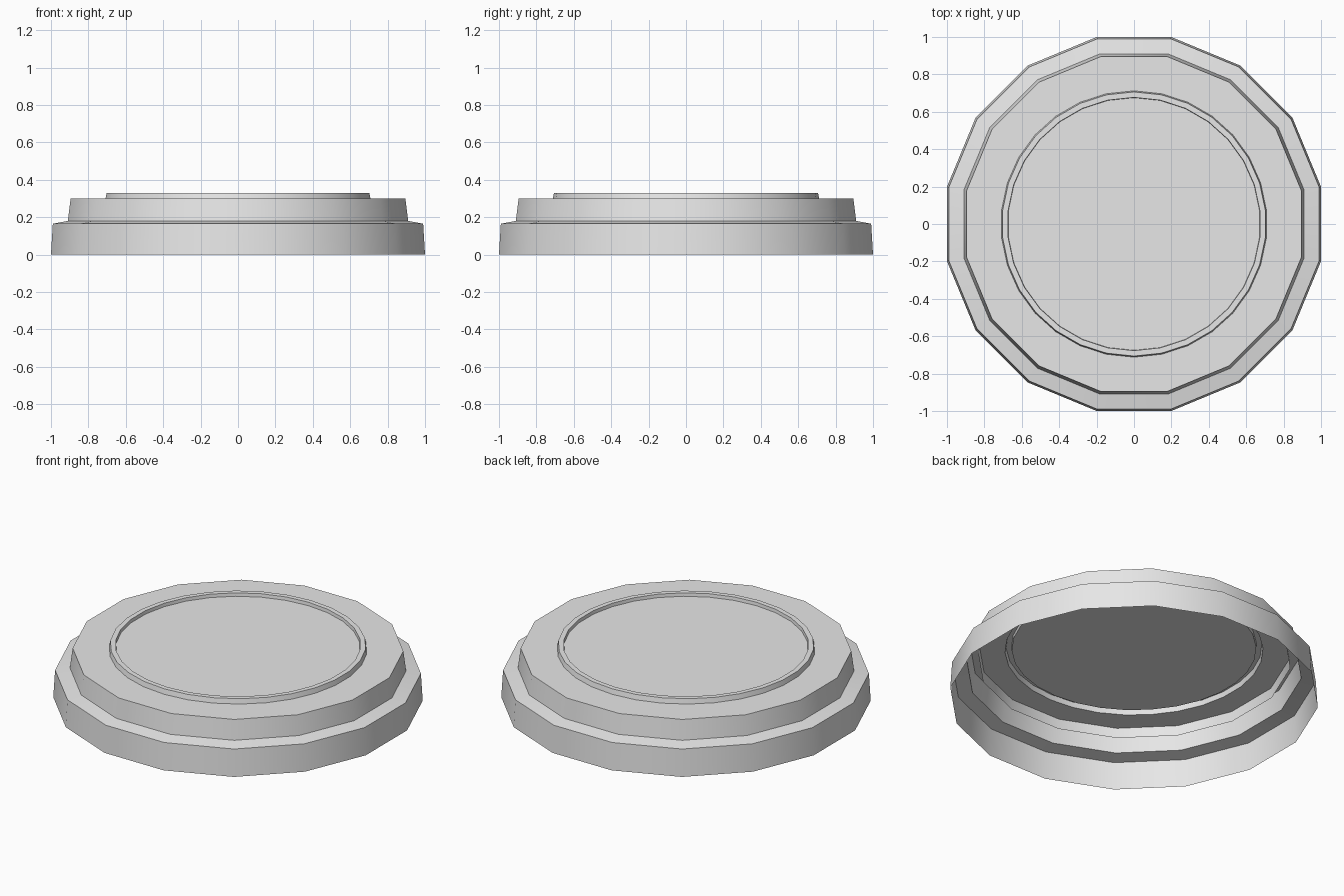
import bpy
import bmesh
import math

cube = bpy.data.objects.get("Cube")
if cube:
    bpy.data.objects.remove(cube, do_unlink=True)

# One plain colour
grey = bpy.data.materials.new("light_grey")
grey.use_nodes = True
colour = (0.8, 0.8, 0.8, 1)
grey.diffuse_color = colour
grey.node_tree.nodes["Principled BSDF"].inputs["Base Color"].default_value = colour

SIDES = 16
ROUND = 30
FLAT = math.cos(math.pi / SIDES)   # flat-to-centre distance over corner radius


def ring(bm, radius, z, sides, start):
    """Closed loop of vertices at height z."""
    return [bm.verts.new((radius * math.cos(start + math.tau * i / sides),
                          radius * math.sin(start + math.tau * i / sides), z))
            for i in range(sides)]


def lathe(bm, profile, sides, start):
    """Skin a stack of rings outward and return them."""
    rings = [ring(bm, r, z, sides, start) for r, z in profile]
    for low, high in zip(rings, rings[1:]):
        for i in range(sides):
            j = (i + 1) % sides
            bm.faces.new((low[i], low[j], high[j], high[i]))
    return rings


def finish(bm, name):
    mesh = bpy.data.meshes.new(name)
    bm.to_mesh(mesh)
    bm.free()
    mesh.materials.append(grey)
    obj = bpy.data.objects.new(name, mesh)
    bpy.context.collection.objects.link(obj)
    bpy.ops.object.select_all(action='DESELECT')
    obj.select_set(True)
    bpy.context.view_layer.objects.active = obj
    bpy.ops.object.shade_smooth_by_angle(angle=math.radians(30))


def loop_edges(bm, verts):
    return [bm.edges.get((a, b)) for a, b in zip(verts, verts[1:] + verts[:1])]


# Open shell: flared skirt, shelf, stepped wall, flat top, raised rim, sunk disc
corner = math.pi / SIDES
vertex_up = math.pi / 2
bm = bmesh.new()
walls = [(1.0, 0), (0.99, 0.165), (0.91, 0.18), (0.895, 0.3)]
body = lathe(bm, [(r / FLAT, z) for r, z in walls], SIDES, corner)
rim = lathe(bm, [(0.712, 0.3), (0.706, 0.33), (0.677, 0.33), (0.675, 0.31)],
            ROUND, vertex_up)
bm.faces.new(rim[-1])
bmesh.ops.triangle_fill(bm, use_beauty=True, normal=(0, 0, 1),
                        edges=loop_edges(bm, body[-1]) + loop_edges(bm, rim[0]))
bm.normal_update()
for face in bm.faces:
    if face.normal.z < -0.5:
        face.normal_flip()
finish(bm, "lid_shell")

# Short locating collar hanging under the flat top
bm = bmesh.new()
lathe(bm, [(0.85 / FLAT, 0.24), (0.845 / FLAT, 0.299)], SIDES, corner)
finish(bm, "inner_collar")
